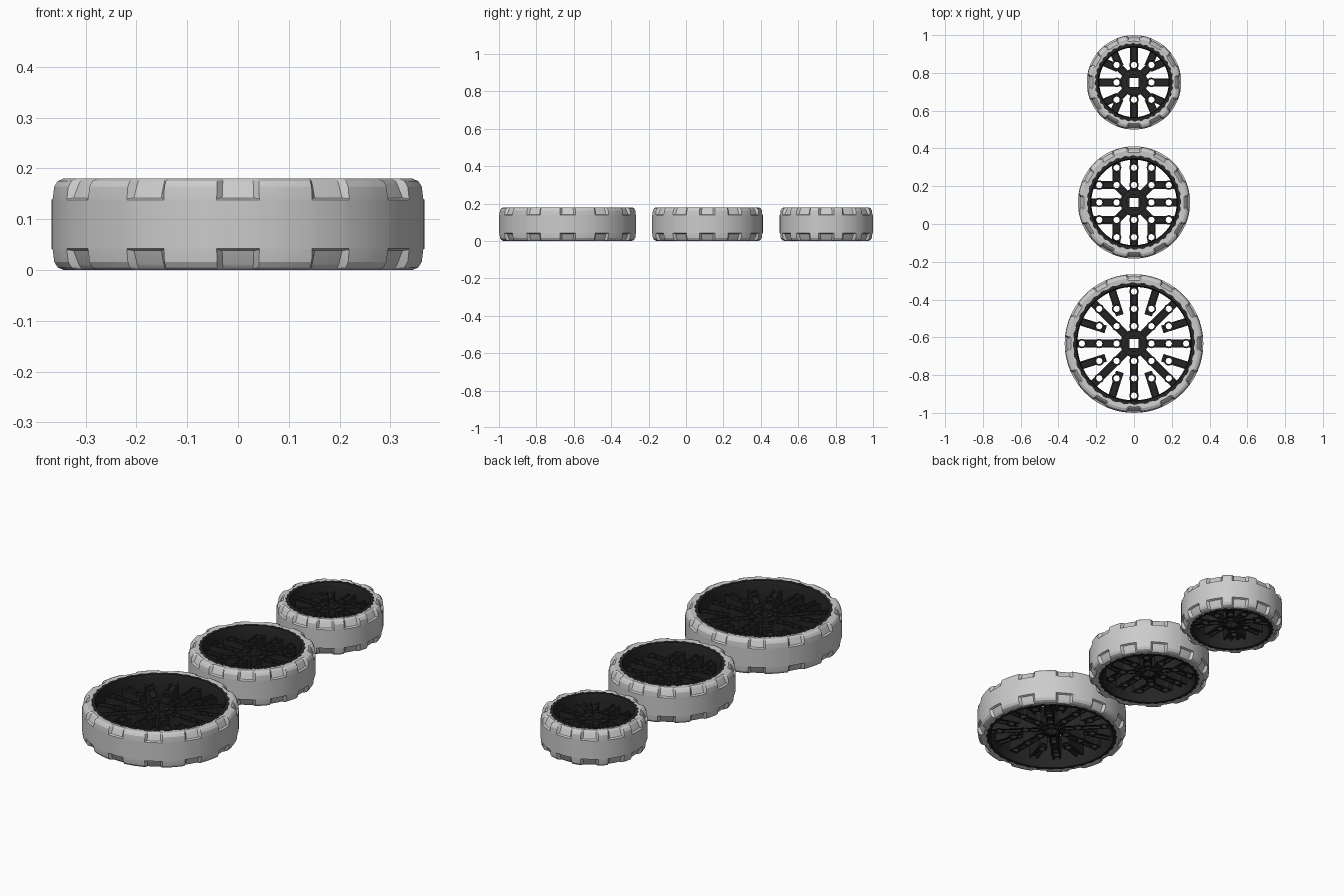
import bpy, bmesh
from math import sin, cos, pi, hypot, atan2, radians
from mathutils import Matrix

cube = bpy.data.objects.get("Cube")
if cube:
    bpy.data.objects.remove(cube)

H = 0.18        # wheel width
P = 0.092       # hole pitch
Z0, Z1 = 0.045, 0.135   # spoke depth range


def material(name, value):
    m = bpy.data.materials.new(name)
    m.use_nodes = True
    col = (value, value, value, 1)
    m.diffuse_color = col
    m.node_tree.nodes["Principled BSDF"].inputs["Base Color"].default_value = col
    return m


GREY = material("light grey rubber", 0.6)
BLACK = material("black plastic", 0.018)


def finish(bm, name, y, mat, smooth=True):
    bmesh.ops.recalc_face_normals(bm, faces=bm.faces)
    me = bpy.data.meshes.new(name)
    bm.to_mesh(me)
    bm.free()
    ob = bpy.data.objects.new(name, me)
    bpy.context.collection.objects.link(ob)
    ob.location.y = y
    if mat:
        me.materials.append(mat)
    if smooth:
        select(ob)
        bpy.ops.object.shade_smooth_by_angle(angle=radians(25))
    return ob


def select(ob):
    bpy.ops.object.select_all(action="DESELECT")
    ob.select_set(True)
    bpy.context.view_layer.objects.active = ob


def lathe(columns):
    """Closed ring from (angle, [(radius, z), ...]) columns."""
    bm = bmesh.new()
    rings = [[bm.verts.new((r * cos(a), r * sin(a), z)) for r, z in prof] for a, prof in columns]
    for i, ring in enumerate(rings):
        nxt = rings[(i + 1) % len(rings)]
        for j in range(len(ring)):
            k = (j + 1) % len(ring)
            bm.faces.new((ring[j], nxt[j], nxt[k], ring[k]))
    return bm


def mirrored(half):
    return half + [(r, H - z) for r, z in reversed(half)]


def tyre(R, ri, y, name):
    # full tread profile and the chamfered profile at each notch
    full = mirrored([(ri, 0.002), (R - 0.022, 0), (R - 0.010, 0.005),
                     (R - 0.003, 0.016), (R, 0.040), (R, 0.042)])
    cut = mirrored([(ri, 0.002), (R - 0.032, 0), (R - 0.026, 0.004),
                    (R - 0.021, 0.012), (R - 0.010, 0.038), (R, 0.042)])
    w, d = 0.032 / R, 0.010 / R
    step = 2 * pi / 12
    columns = []
    for n in range(12):
        a = n * step
        columns += [(a - w - d, full), (a - w, cut), (a, cut), (a + w, cut), (a + w + d, full)]
        gap = step - 2 * (w + d)
        columns += [(a + w + d + gap * t / 4, full) for t in (1, 2, 3)]
    finish(lathe(columns), name, y, GREY)


def rim(ri, y, name):
    # barrel with finely toothed outer edges
    columns = []
    for i in range(144):
        t = ri + (0.005 if i % 4 < 2 else 0)
        inner = ri - 0.019
        columns.append((i * 2 * pi / 144, mirrored([(inner, 0.02), (inner + 0.006, 0.0005), (t, 0.0005), (t, 0.012)])))
    finish(lathe(columns), name, y, BLACK)


def box(bm, a, b, width, z0, z1, side=0):
    dx, dy = b[0] - a[0], b[1] - a[1]
    ang = atan2(dy, dx)
    cx = (a[0] + b[0]) / 2 - sin(ang) * side
    cy = (a[1] + b[1]) / 2 + cos(ang) * side
    m = (Matrix.Translation((cx, cy, (z0 + z1) / 2)) @ Matrix.Rotation(ang, 4, "Z")
         @ Matrix.Diagonal((hypot(dx, dy), width, z1 - z0, 1)))
    bmesh.ops.create_cube(bm, size=1, matrix=m)


def cylinder(bm, x, y, r, z0, z1, n=16):
    bmesh.ops.create_cone(bm, cap_ends=True, segments=n, radius1=r, radius2=r, depth=z1 - z0,
                          matrix=Matrix.Translation((x, y, (z0 + z1) / 2)))


def bar(bm, a, b, width=0.042):
    # web with a raised rib along each edge
    box(bm, a, b, width - 0.002, Z0 + 0.012, Z1 - 0.012)
    for s in (-1, 1):
        box(bm, a, b, 0.008, Z0, Z1, s * (width / 2 - 0.004))


def toward(p, r):
    k = r / hypot(*p)
    return (p[0] * k, p[1] * k)


def quarter_turns(p):
    x, y = p
    return [(x, y), (-y, x), (-x, -y), (y, -x)]


def symmetric(p):
    return quarter_turns(p) + quarter_turns((p[1], p[0]))


def drill(ob, cutter):
    mod = ob.modifiers.new("holes", "BOOLEAN")
    mod.object = cutter
    mod.solver = "EXACT"
    mod.use_self = True
    select(ob)
    bpy.ops.object.modifier_apply(modifier=mod.name)


def centre(ri, y, segments, holes, size):
    reach = ri - 0.014
    spots = sorted({(round(x * P, 4), round(v * P, 4)) for h in holes for x, v in symmetric(h)})

    # spokes and hole bosses
    bm = bmesh.new()
    for a, b in segments(reach):
        for p, q in zip(symmetric(a), symmetric(b)):
            bar(bm, p, q)
    for x, v in spots:
        cylinder(bm, x, v, 0.025, Z0 + 0.002, Z1 - 0.002)
    spokes = finish(bm, size + "_spokes", y, BLACK, False)

    # hub with eight lugs around a collar
    bm = bmesh.new()
    cylinder(bm, 0, 0, 0.066, Z0 - 0.004, Z1 + 0.004, 32)
    cylinder(bm, 0, 0, 0.042, Z0 - 0.015, Z1 + 0.015, 32)
    for i in range(8):
        a = (i + 0.5) * pi / 4
        box(bm, (0.04 * cos(a), 0.04 * sin(a)), (0.072 * cos(a), 0.072 * sin(a)), 0.012, Z0 - 0.01, Z1 + 0.01)
    hub = finish(bm, size + "_hub", y, BLACK, False)

    # cutter for the round holes and square bore
    bm = bmesh.new()
    for x, v in spots:
        cylinder(bm, x, v, 0.0165, -0.1, 0.3)
    box(bm, (-0.024, 0), (0.024, 0), 0.048, -0.1, 0.3)
    cutter = finish(bm, size + "_cutter", y, None, False)
    cutter.hide_render = True
    drill(spokes, cutter)
    drill(hub, cutter)
    bpy.data.objects.remove(cutter)


def large_layout(r):
    return [((0.05, 0), (r, 0)), (toward((1, 1), 0.05), toward((1, 1), r)),
            ((0.075, 0.15), toward((0.38, 0.92), r))]


def medium_layout(r):
    end = (r * r - P * P) ** 0.5
    return [((0.05, 0), (r, 0)), (toward((1, 1), 0.05), (P, P)), ((P - 0.02, P), (end, P))]


def small_layout(r):
    return [((0.05, 0), (r, 0)), (toward((1, 1), 0.05), (P, P)),
            ((0.075, 0.085), toward((0.56, 0.83), r))]


wheels = [
    ("large", -0.633, 0.367, 0.319, large_layout, [(1, 0), (2, 0), (3, 0), (1, 1), (2, 2), (1, 2)]),
    ("medium", 0.114, 0.297, 0.245, medium_layout, [(1, 0), (2, 0), (1, 1), (1, 2)]),
    ("small", 0.75, 0.25, 0.203, small_layout, [(1, 0), (1, 1)]),
]
for size, y, R, ri, layout, holes in wheels:
    tyre(R, ri, y, size + "_tyre")
    rim(ri, y, size + "_rim")
    centre(ri, y, layout, holes, size)
